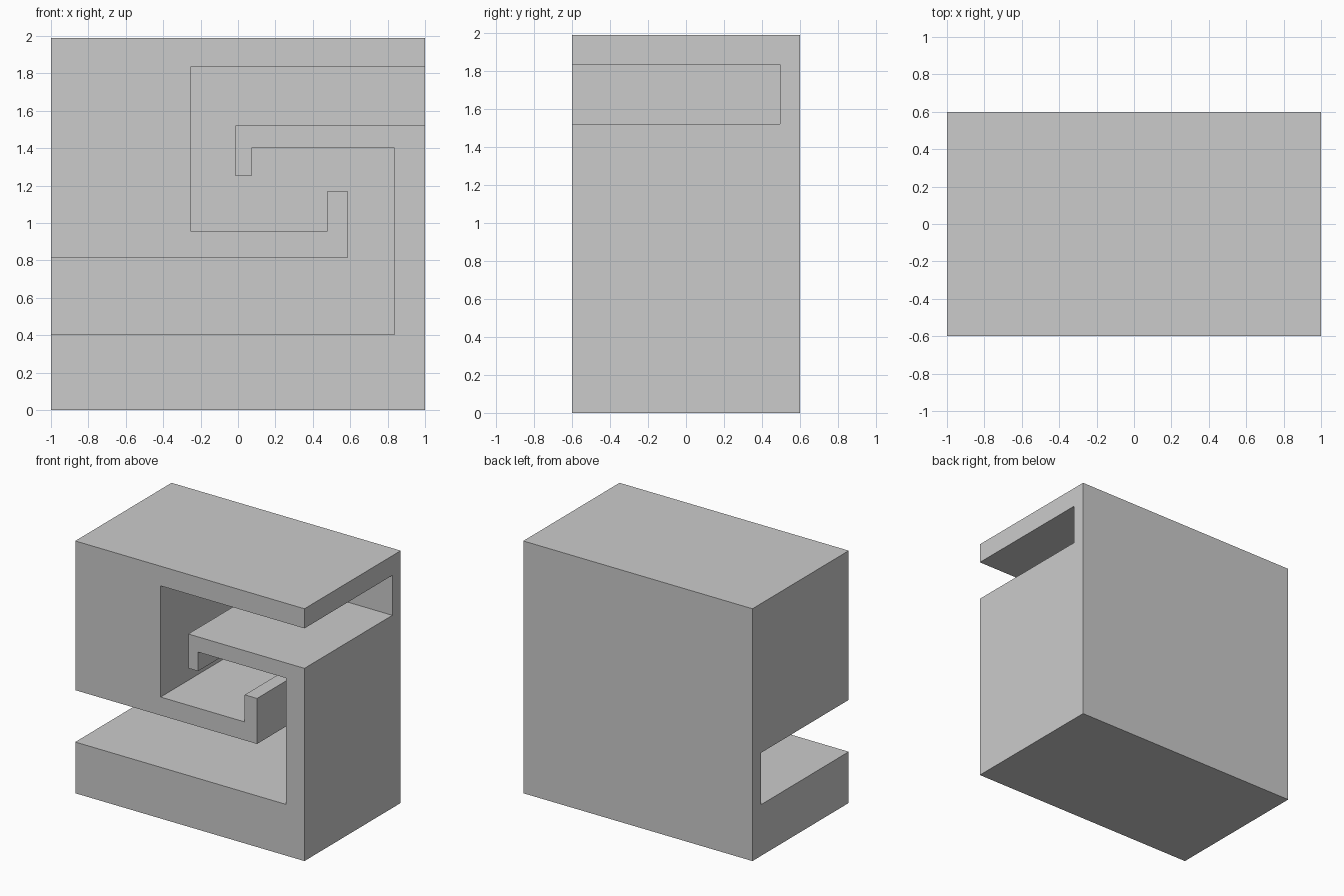
import bpy, bmesh

if "Cube" in bpy.data.objects:
    bpy.data.objects.remove(bpy.data.objects["Cube"])

HEIGHT = 1.99
FRONT, BACK, SLOT_BACK = -0.6, 0.6, 0.495


def prism(name, profile, y0, y1):
    """Extrude an (x, z) profile along y into a closed solid."""
    bm = bmesh.new()
    face = bm.faces.new([bm.verts.new((x, y0, z)) for x, z in profile])
    ext = bmesh.ops.extrude_face_region(bm, geom=[face], use_keep_orig=True)
    verts = [g for g in ext["geom"] if isinstance(g, bmesh.types.BMVert)]
    bmesh.ops.translate(bm, verts=verts, vec=(0, y1 - y0, 0))
    bmesh.ops.recalc_face_normals(bm, faces=bm.faces)
    mesh = bpy.data.meshes.new(name)
    bm.to_mesh(mesh)
    bm.free()
    obj = bpy.data.objects.new(name, mesh)
    bpy.context.collection.objects.link(obj)
    return obj


# Solid block
block = prism("interlocking_hook_block",
              [(-1, 0), (1, 0), (1, HEIGHT), (-1, HEIGHT)], FRONT, BACK)

# Winding channel between the two hooks, open at front, left and right
channel = [
    (1.2, 1.835), (-0.255, 1.835), (-0.255, 0.958), (0.479, 0.958),
    (0.479, 1.172), (0.586, 1.172), (0.586, 0.813), (-1.2, 0.813),
    (-1.2, 0.404), (0.837, 0.404), (0.837, 1.40), (0.072, 1.40),
    (0.072, 1.25), (-0.014, 1.25), (-0.014, 1.52), (1.2, 1.52),
]
cutter = prism("channel_cutter", channel, FRONT - 0.2, SLOT_BACK)
cutter.hide_render = True

# Carve the channel, leaving the thin back wall
cut = block.modifiers.new("channel", "BOOLEAN")
cut.operation = "DIFFERENCE"
cut.solver = "EXACT"
cut.object = cutter
bpy.context.view_layer.objects.active = block
bpy.ops.object.modifier_apply(modifier=cut.name)
bpy.data.objects.remove(cutter, do_unlink=True)
